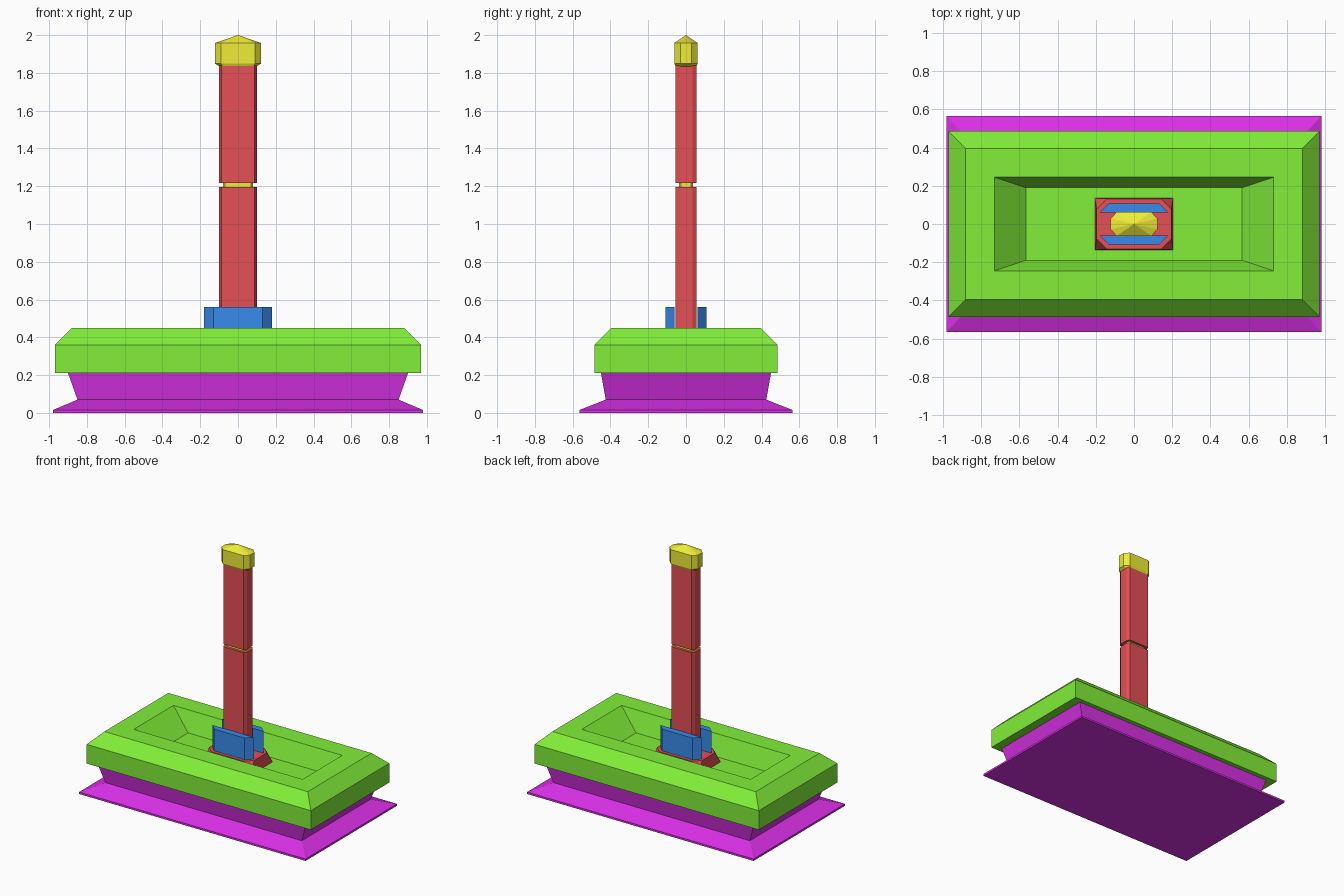
import bpy, bmesh

if "Cube" in bpy.data.objects:
    bpy.data.objects.remove(bpy.data.objects["Cube"])


def material(name, rgb):
    m = bpy.data.materials.new(name)
    m.diffuse_color = (*rgb, 1)
    m.use_nodes = True
    m.node_tree.nodes["Principled BSDF"].inputs["Base Color"].default_value = m.diffuse_color
    return m


MAGENTA = material("magenta", (0.70, 0.03, 0.80))
GREEN = material("green", (0.22, 0.86, 0.04))
RED = material("red", (0.78, 0.08, 0.09))
BLUE = material("blue", (0.04, 0.26, 0.85))
YELLOW = material("yellow", (0.87, 0.84, 0.04))


def rect(hx, hy):
    return [(-hx, -hy), (hx, -hy), (hx, hy), (-hx, hy)]


def octagon(hx, hy, cx, cy):
    """Rectangle with corners cut by cx along x and cy along y."""
    return [(-hx + cx, -hy), (hx - cx, -hy), (hx, -hy + cy), (hx, hy - cy),
            (hx - cx, hy), (-hx + cx, hy), (-hx, hy - cy), (-hx, -hy + cy)]


def loft(name, sections, mat, apex=None):
    """Skin a stack of (outline, z) sections and close both ends."""
    bm = bmesh.new()
    rings = [[bm.verts.new((x, y, z)) for x, y in pts] for pts, z in sections]
    n = len(rings[0])
    for a, b in zip(rings, rings[1:]):
        for i in range(n):
            j = (i + 1) % n
            bm.faces.new((a[i], a[j], b[j], b[i]))
    bm.faces.new(rings[0][::-1])
    if apex is None:
        bm.faces.new(rings[-1])
    else:
        tip = bm.verts.new((0, 0, apex))
        for i in range(n):
            bm.faces.new((rings[-1][i], rings[-1][(i + 1) % n], tip))
    bmesh.ops.remove_doubles(bm, verts=bm.verts, dist=1e-4)
    bmesh.ops.recalc_face_normals(bm, faces=bm.faces)
    me = bpy.data.meshes.new(name)
    bm.to_mesh(me)
    bm.free()
    me.materials.append(mat)
    ob = bpy.data.objects.new(name, me)
    bpy.context.collection.objects.link(ob)
    return ob


# Flared plinth
loft("plinth", [(rect(0.98, 0.565), 0), (rect(0.98, 0.565), 0.015),
                (rect(0.85, 0.425), 0.07), (rect(0.90, 0.45), 0.21)], MAGENTA)

# Chamfered slab with a sunken tray in its top
loft("slab", [(rect(0.97, 0.485), 0.21), (rect(0.97, 0.485), 0.36),
              (rect(0.88, 0.395), 0.45), (rect(0.73, 0.245), 0.45),
              (rect(0.565, 0.19), 0.30)], GREEN)

# Foot: square at the bottom, corners cut at the top
loft("post_foot", [(octagon(0.205, 0.135, 0, 0), 0.30),
                   (octagon(0.195, 0.132, 0.055, 0.055), 0.39)], RED)

# Clamp plates in front of and behind the post
for name, s in (("front_plate", -1), ("back_plate", 1)):
    plan = [(-0.18, s * 0.06), (0.18, s * 0.06), (0.13, s * 0.108), (-0.13, s * 0.108)]
    loft(name, [(plan, 0.38), (plan, 0.56)], BLUE)

# Post in two lengths with a narrow band between them
post = octagon(0.10, 0.056, 0.013, 0.022)
loft("lower_post", [(post, 0.38), (post, 1.195)], RED)
loft("upper_post", [(post, 1.217), (post, 1.84)], RED)
band = octagon(0.08, 0.036, 0.01, 0.01)
loft("post_band", [(band, 1.18), (band, 1.23)], YELLOW)

# Pointed cap
loft("post_cap", [(octagon(0.10, 0.055, 0.02, 0.025), 1.835),
                  (octagon(0.123, 0.062, 0.033, 0.034), 1.85),
                  (octagon(0.123, 0.062, 0.033, 0.034), 1.958)], YELLOW, apex=2.0)
